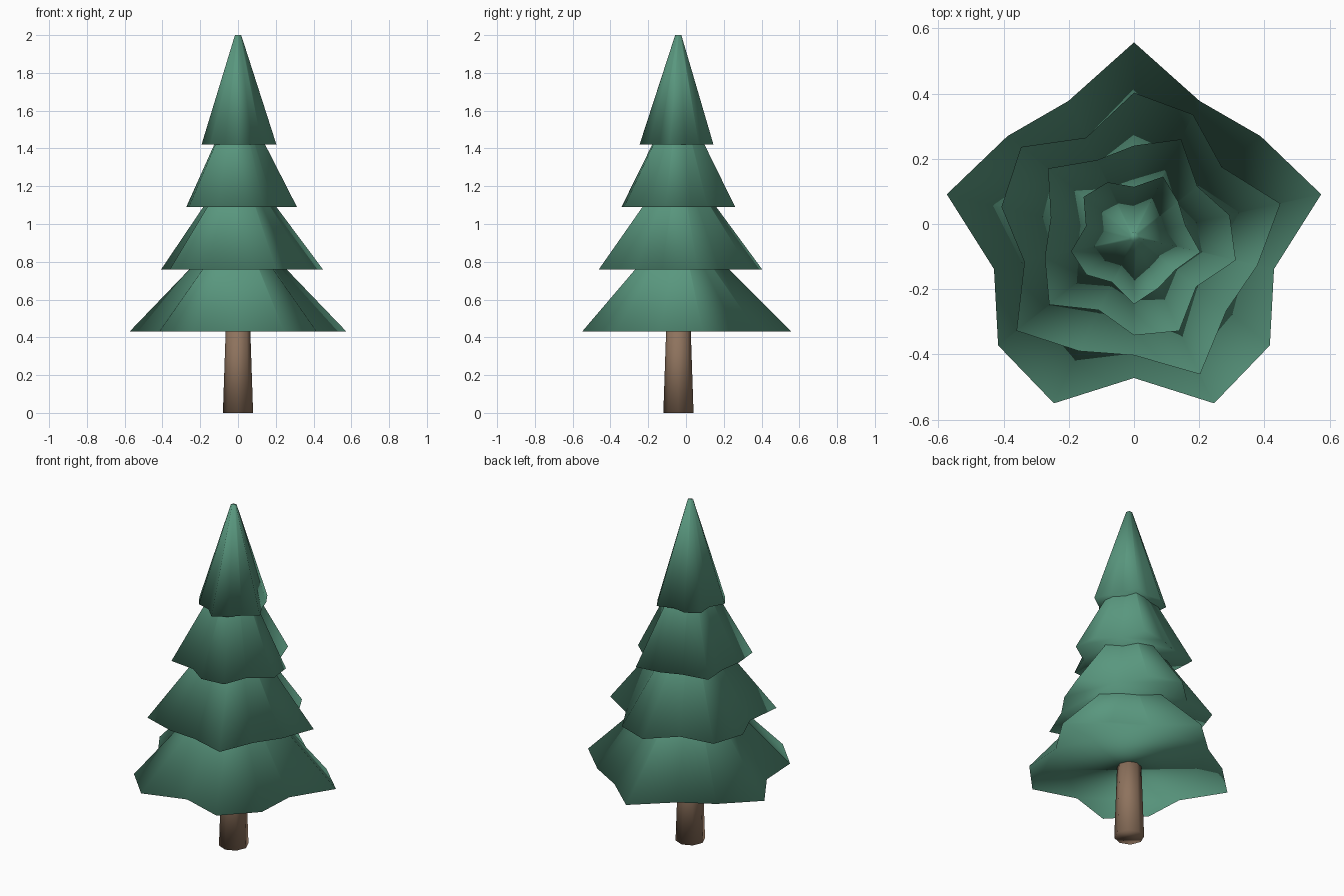
import bpy, bmesh
from math import sin, cos, pi

if "Cube" in bpy.data.objects:
    bpy.data.objects.remove(bpy.data.objects["Cube"])

AXIS_Y = -0.04


def material(name, rgb):
    m = bpy.data.materials.new(name)
    m.diffuse_color = (*rgb, 1)
    m.use_nodes = True
    m.node_tree.nodes["Principled BSDF"].inputs["Base Color"].default_value = m.diffuse_color
    return m


def frustum(name, sides, z0, z1, r0, r1, mat, wave=0.0, phase=0.0):
    """Capped, smooth-shaded cone whose radius ripples five times around."""
    bm = bmesh.new()
    rings = []
    for z, r in ((z0, r0), (z1, r1)):
        ring = []
        for i in range(sides):
            a = pi / 2 + 2 * pi * i / sides
            rr = r * (1 + wave * sin(5 * a + phase))
            ring.append(bm.verts.new((rr * cos(a), AXIS_Y + rr * sin(a), z)))
        rings.append(ring)
    low, high = rings
    for i in range(sides):
        j = (i + 1) % sides
        bm.faces.new((low[i], low[j], high[j], high[i]))
    bm.faces.new(low[::-1])
    bm.faces.new(high)
    for f in bm.faces:
        f.smooth = True
    mesh = bpy.data.meshes.new(name)
    bm.to_mesh(mesh)
    bm.free()
    mesh.materials.append(mat)
    ob = bpy.data.objects.new(name, mesh)
    bpy.context.collection.objects.link(ob)
    return ob


green = material("needles", (0.10, 0.31, 0.21))
brown = material("bark", (0.27, 0.17, 0.11))

# Trunk
frustum("trunk", 8, 0.0, 0.50, 0.08, 0.063, brown)

# Four stacked foliage tiers, each star twisted a little further
for i, radius in enumerate((0.515, 0.403, 0.291, 0.18)):
    z = 0.43 + 0.33 * i
    frustum(f"foliage_tier_{i + 1}", 14, z, z + 0.58, radius, 0.015,
            green, wave=0.16, phase=0.9 * i)
